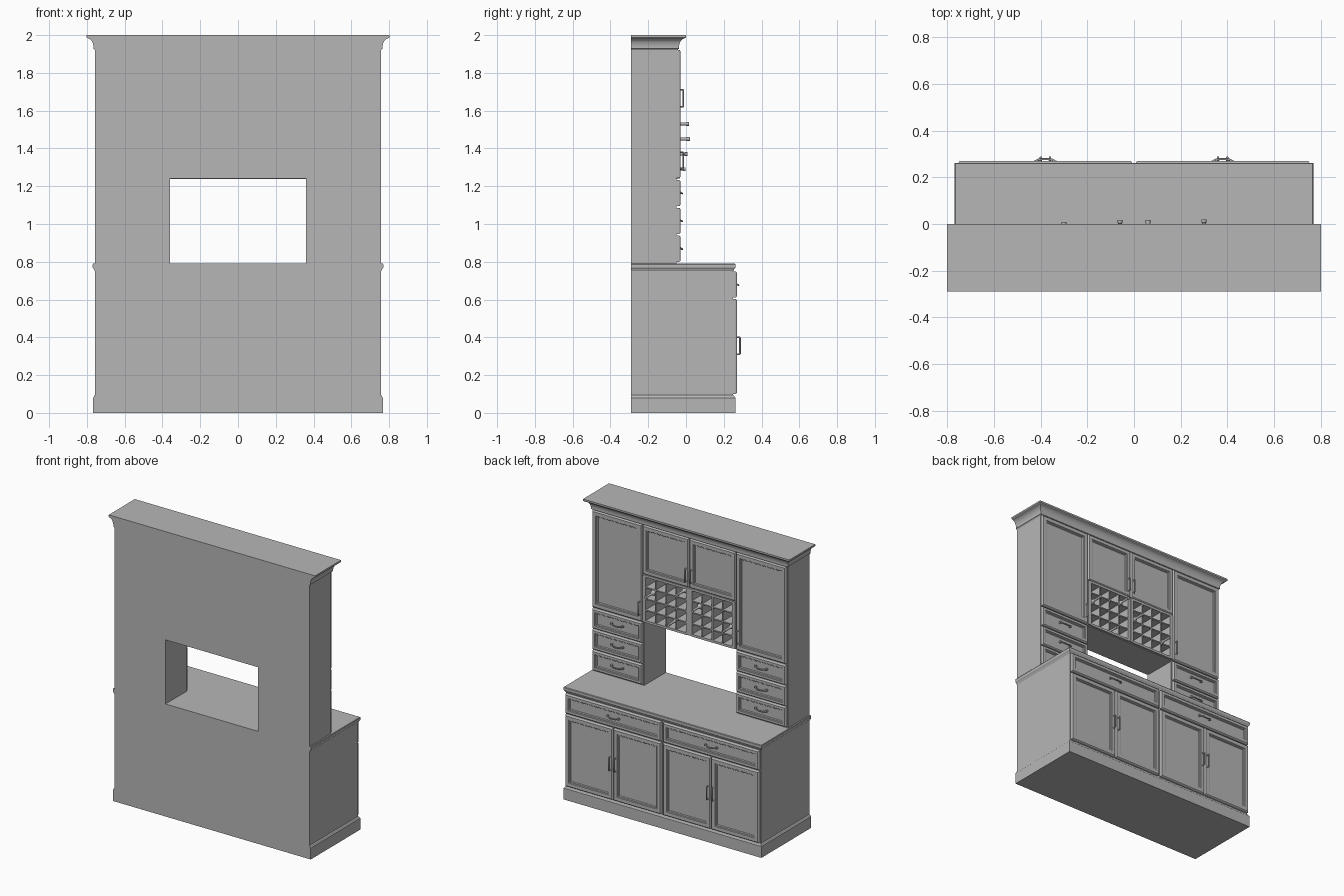
import bpy, bmesh, math

if "Cube" in bpy.data.objects:
    bpy.data.objects.remove(bpy.data.objects["Cube"])

grey = bpy.data.materials.new("cabinet grey")
grey.diffuse_color = (0.47, 0.47, 0.47, 1)
grey.use_nodes = True
grey.node_tree.nodes["Principled BSDF"].inputs["Base Color"].default_value = grey.diffuse_color
BACK = -0.29


def finish(name, bm, smooth=False):
    bmesh.ops.recalc_face_normals(bm, faces=bm.faces)
    me = bpy.data.meshes.new(name)
    bm.to_mesh(me)
    bm.free()
    me.materials.append(grey)
    ob = bpy.data.objects.new(name, me)
    bpy.context.collection.objects.link(ob)
    if smooth:
        bpy.context.view_layer.objects.active = ob
        ob.select_set(True)
        bpy.ops.object.shade_smooth_by_angle(angle=math.radians(30))
        ob.select_set(False)
    return ob


def loft(name, rings, smooth=False):
    """Skin a stack of closed rings and cap both ends."""
    bm = bmesh.new()
    loops = [[bm.verts.new(p) for p in r] for r in rings]
    n = len(loops[0])
    for a, b in zip(loops, loops[1:]):
        for i in range(n):
            j = (i + 1) % n
            bm.faces.new((a[i], a[j], b[j], b[i]))
    bm.faces.new(loops[0])
    bm.faces.new(loops[-1])
    return finish(name, bm, smooth)


def box(name, x0, x1, y0, y1, z0, z1):
    return loft(name, [[(x0, y0, z), (x1, y0, z), (x1, y1, z), (x0, y1, z)]
                       for z in (z0, z1)])


def flat_back(name, half, front, profile, smooth=False):
    """Moulding that steps outward on the front and both sides, flat at the back."""
    return loft(name, [[(-half - o, BACK, z), (half + o, BACK, z),
                        (half + o, front + o, z), (-half - o, front + o, z)]
                       for o, z in profile], smooth)


def panel(name, x0, x1, z0, z1, y, frame):
    """Door or drawer front with a rounded edge and a recessed, stepped centre."""
    steps = [(0, 0), (0, .013), (.002, .017), (.006, .02), (frame, .02),
             (frame + .003, .016), (frame + .008, .015), (frame + .012, .009)]
    x0, x1 = min(x0, x1), max(x0, x1)
    loft(name, [[(x0 + i, y + d, z0 + i), (x1 - i, y + d, z0 + i),
                 (x1 - i, y + d, z1 - i), (x0 + i, y + d, z1 - i)] for i, d in steps])


def tube(name, pts, r):
    cu = bpy.data.curves.new(name, 'CURVE')
    cu.dimensions = '3D'
    cu.bevel_depth = r
    cu.bevel_resolution = 2
    cu.use_fill_caps = True
    sp = cu.splines.new('POLY')
    sp.points.add(len(pts) - 1)
    for p, q in zip(sp.points, pts):
        p.co = (*q, 1)
    cu.materials.append(grey)
    ob = bpy.data.objects.new(name, cu)
    bpy.context.collection.objects.link(ob)


def door_handle(x, y, z):
    h = .045
    tube("door_handle", [(x, y, z - h), (x, y + .013, z - h), (x, y + .016, z - h + .003),
                         (x, y + .016, z + h - .003), (x, y + .013, z + h), (x, y, z + h)], .0045)


def drawer_handle(x, y, z):
    w = .042
    pts = [(x + w * t, y + .010 * (1 - t ** 4), z - .005 * (1 - t * t))
           for t in [i / 6 - 1 for i in range(13)]]
    tube("drawer_handle", pts, .0045)
    for s in (-1, 1):
        box("drawer_handle_foot", x + s * w - .006, x + s * w + .006, y - .012, y + .004,
            z - .006, z + .006)


# Base cabinet, plinth and countertop
flat_back("base_body", .757, .25, [(0, .08), (0, .765)])
flat_back("plinth", .757, .25, [(.011, 0), (.011, .08), (.007, .084), (.005, .09), (0, .094)])
flat_back("countertop", .757, .25, [(0, .75), (.004, .757), (.006, .762), (.009, .765),
                                    (.012, .77), (.012, .786), (.009, .79)])

# Upper carcass: centre box, rack back and floor
box("upper_centre", -.36, .36, BACK, -.05, 1.575, 1.93)
box("rack_back", -.36, .36, BACK, -.27, 1.24, 1.575)
box("rack_floor", -.36, .36, -.27, -.045, 1.238, 1.25)

# Crown with a concave cove
cove = [(.044 - .036 * math.cos(a), 1.936 + .048 * math.sin(a))
        for a in [math.radians(90 * i / 8) for i in range(9)]]
flat_back("crown", .757, -.045, [(0, 1.92), (.004, 1.926), (.008, 1.928)] + cove[:-1] +
          [(.040, 1.984), (.044, 1.988), (.044, 2.0)])

for s in (-1, 1):
    # Base drawers and doors
    panel("base_drawer", s * .008, s * .752, .612, .748, .25, .024)
    drawer_handle(s * .38, .268, .68)
    panel("base_inner_door", s * .008, s * .377, .10, .602, .25, .03)
    panel("base_outer_door", s * .383, s * .752, .10, .602, .25, .03)
    for dx in (-.02, .02):
        door_handle(s * .38 + dx, .27, .355)

    # Side tower with three drawers and a tall door
    box("tower", min(s * .36, s * .757), max(s * .36, s * .757), BACK, -.05, .785, 1.93)
    for i in range(3):
        z = .80 + i * .147
        panel("tower_drawer", s * .366, s * .752, z, z + .139, -.05, .022)
        drawer_handle(s * .559, -.042 + .012, z + .072)
    panel("tall_door", s * .366, s * .752, 1.243, 1.922, -.05, .03)
    door_handle(s * .382, -.03, 1.335)

    # Short centre door
    panel("centre_door", s * .004, s * .36, 1.58, 1.922, -.05, .028)
    door_handle(s * .02, -.03, 1.665)

    # Bottle rack: outer stiles and a four by four lattice
    for a, b in ((.001, .024), (.336, .36)):
        box("rack_stile", min(s * a, s * b), max(s * a, s * b), -.27, -.032, 1.245, 1.575)
    for i in range(1, 4):
        x = s * (.02 + .08 * i)
        box("rack_divider", x - .004, x + .004, -.27, -.034, 1.245, 1.575)
    for i in range(5):
        z = 1.25 + .08 * i
        t = .008 if i in (0, 4) else .004
        xs = sorted((s * .02, s * .34))
        box("rack_shelf", xs[0], xs[1], -.27, -.033, z - t, z + t)


# A few bottles lying in the rack
def bottle(x, z, tip):
    prof = [(.030, -.26), (.030, tip - .12), (.026, tip - .10), (.012, tip - .075),
            (.008, tip - .06), (.008, tip - .015), (.010, tip - .014), (.010, tip)]
    loft("bottle", [[(x + r * math.cos(k * math.pi / 8), y, z + r * math.sin(k * math.pi / 8))
                     for k in range(16)] for r, y in prof], True)


for x, z, tip in ((.30, 1.45, .02), (.06, 1.53, .017), (-.06, 1.45, .018),
                  (-.30, 1.37, .008), (.14, 1.29, -.002)):
    bottle(x, z, tip)
